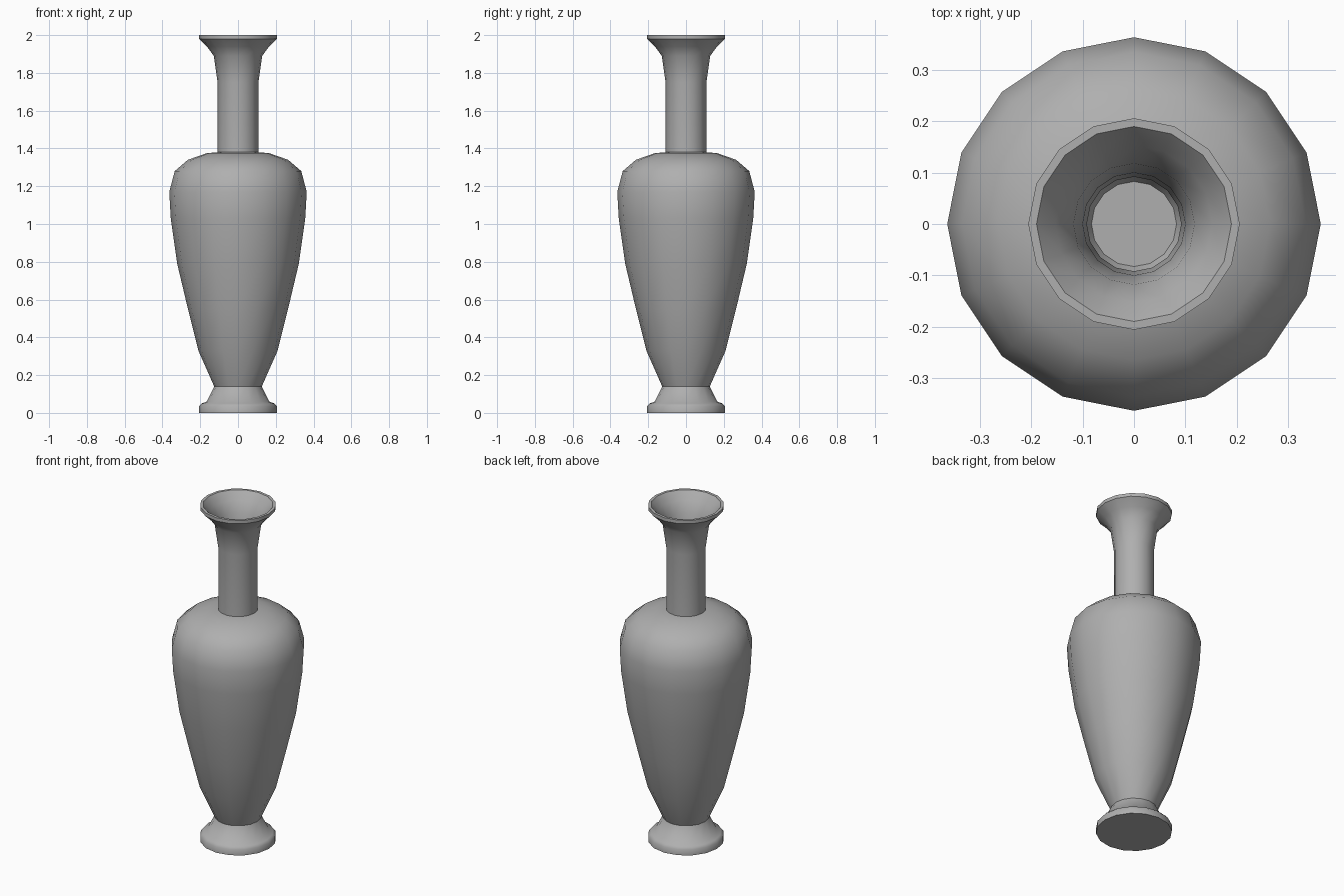
import bpy, bmesh
from math import cos, sin, pi

if "Cube" in bpy.data.objects:
    bpy.data.objects.remove(bpy.data.objects["Cube"])

SIDES = 16


def lathe(name, profile):
    """Revolve (radius, z, sharp) points into a smooth shell; both ends are capped."""
    bm = bmesh.new()
    rings = []
    for r, z, _ in profile:
        rings.append([bm.verts.new((r * cos(2 * pi * i / SIDES), r * sin(2 * pi * i / SIDES), z))
                      for i in range(SIDES)])
    for a, b in zip(rings, rings[1:]):
        for i in range(SIDES):
            j = (i + 1) % SIDES
            bm.faces.new((a[i], a[j], b[j], b[i]))
    bm.faces.new(rings[0][::-1])
    bm.faces.new(rings[-1])
    for f in bm.faces:
        f.smooth = True
    # crease the marked rings
    for ring, (_, _, sharp) in zip(rings, profile):
        for i in range(SIDES):
            bm.edges.get((ring[i], ring[(i + 1) % SIDES])).smooth = not sharp
    bmesh.ops.recalc_face_normals(bm, faces=bm.faces[:])
    mesh = bpy.data.meshes.new(name)
    bm.to_mesh(mesh)
    bm.free()
    obj = bpy.data.objects.new(name, mesh)
    bpy.context.collection.objects.link(obj)
    return obj


# outside: foot, body, neck, flared lip
outer = [
    (0.206, 0.0, True), (0.206, 0.035, False), (0.192, 0.05, False), (0.166, 0.06, False),
    (0.126, 0.14, True),
    (0.21, 0.33, False), (0.265, 0.55, False), (0.322, 0.79, False), (0.356, 1.03, False),
    (0.364, 1.17, False), (0.335, 1.28, False), (0.265, 1.34, False), (0.165, 1.375, False),
    (0.108, 1.38, True),
    (0.108, 1.75, False), (0.128, 1.89, False), (0.165, 1.94, False),
    (0.206, 1.98, True), (0.206, 2.0, True),
]
# inside: mouth, neck bore, hollow body, floor
inner = [
    (0.19, 2.0, True), (0.153, 1.955, False), (0.118, 1.895, False), (0.1, 1.77, False),
    (0.092, 1.365, True),
    (0.16, 1.36, False), (0.257, 1.325, False), (0.32, 1.27, False), (0.347, 1.17, False),
    (0.339, 1.03, False), (0.305, 0.79, False), (0.25, 0.55, False), (0.19, 0.33, False),
    (0.083, 0.12, True),
]
vase = lathe("vase", outer + inner)

# dark grey clay
clay = bpy.data.materials.new("dark_grey")
clay.diffuse_color = (0.43, 0.43, 0.43, 1)
clay.use_nodes = True
clay.node_tree.nodes["Principled BSDF"].inputs["Base Color"].default_value = clay.diffuse_color
vase.data.materials.append(clay)
